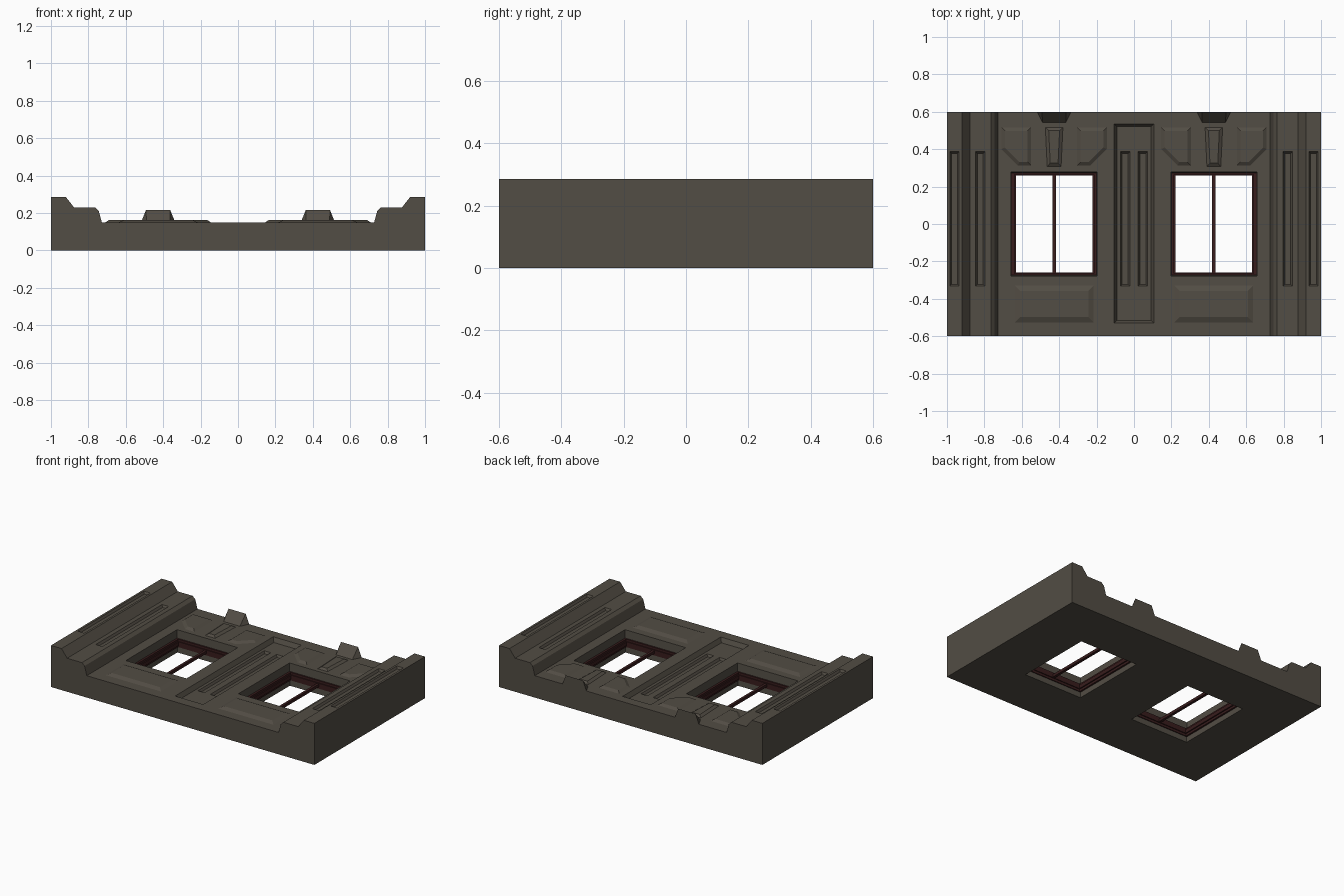
import bpy, bmesh
from mathutils import Matrix, Vector

if "Cube" in bpy.data.objects:
    bpy.data.objects.remove(bpy.data.objects["Cube"])


def material(name, color):
    m = bpy.data.materials.new(name)
    m.diffuse_color = (*color, 1)
    m.use_nodes = True
    m.node_tree.nodes["Principled BSDF"].inputs["Base Color"].default_value = m.diffuse_color
    return m


STONE = material("dark_stone", (0.085, 0.074, 0.058))
WOOD = material("red_brown_wood", (0.04, 0.012, 0.012))
CX = 0.427      # window centre line
FACE = 0.15     # height of the plain wall face


def finish(name, bm, mat):
    bmesh.ops.recalc_face_normals(bm, faces=bm.faces[:])
    me = bpy.data.meshes.new(name)
    bm.to_mesh(me)
    bm.free()
    me.materials.append(mat)
    ob = bpy.data.objects.new(name, me)
    bpy.context.collection.objects.link(ob)
    return ob


def frustum(bm, outline, z, inset, height):
    """Closed block from an outline, narrowing by inset over height."""
    vs = [bm.verts.new((x, y, z)) for x, y in outline]
    f = bm.faces.new(vs)
    f.normal_update()
    if f.normal.z < 0:
        f.normal_flip()
    bmesh.ops.inset_individual(bm, faces=[f], thickness=inset, depth=height,
                               use_even_offset=True)
    bm.faces.new(vs[::-1])


def rect(x0, x1, y0, y1):
    return [(x0, y0), (x1, y0), (x1, y1), (x0, y1)]


def box(bm, x0, x1, y0, y1, z0, z1):
    m = Matrix.Translation(Vector((x0 + x1, y0 + y1, z0 + z1)) / 2)
    bmesh.ops.create_cube(bm, size=1, matrix=m @ Matrix.Diagonal((x1 - x0, y1 - y0, z1 - z0, 1)))


def cut(target, bm):
    cutter = finish("cutter", bm, STONE)
    cutter.hide_render = True
    mod = target.modifiers.new("cut", 'BOOLEAN')
    mod.operation = 'DIFFERENCE'
    mod.solver = 'EXACT'
    mod.object = cutter
    bpy.context.view_layer.objects.active = target
    bpy.ops.object.modifier_apply(modifier=mod.name)
    bpy.data.objects.remove(cutter)


# Wall slab with stepped pilasters at both ends
half = [(1, 0), (1, 0.285), (0.92, 0.285), (0.877, 0.23), (0.765, 0.23),
        (0.745, 0.212), (0.728, FACE)]
profile = half + [(-x, z) for x, z in reversed(half)]
bm = bmesh.new()
f = bm.faces.new([bm.verts.new((x, -0.6, z)) for x, z in profile])
ext = bmesh.ops.extrude_face_region(bm, geom=[f], use_keep_orig=True)
bmesh.ops.translate(bm, vec=(0, 1.2, 0),
                    verts=[v for v in ext["geom"] if isinstance(v, bmesh.types.BMVert)])
wall = finish("wall", bm, STONE)

# Window holes and centre recess
bm = bmesh.new()
for s in (-1, 1):
    frustum(bm, rect(s * CX - 0.231, s * CX + 0.231, -0.278, 0.278), 0.16, 0.011, -0.17)
frustum(bm, rect(-0.112, 0.112, -0.535, 0.54), 0.16, 0.02, -0.04)
cut(wall, bm)

# Long sunk grooves on the pilasters and centre strip
bm = bmesh.new()
for s in (-1, 1):
    for x, z in ((0.047, 0.12), (0.822, 0.23), (0.96, 0.285)):
        frustum(bm, rect(s * x - 0.028, s * x + 0.028, -0.335, 0.39), z + 0.005, 0.012, -0.02)
cut(wall, bm)

# Raised panels above and below each window
bm = bmesh.new()
for s in (-1, 1):
    c = s * CX
    frustum(bm, rect(c - 0.215, c + 0.215, -0.53, -0.325), FACE - 0.002, 0.032, 0.014)
    frustum(bm, [(c - 0.04, 0.305), (c + 0.04, 0.305), (c + 0.05, 0.52), (c - 0.05, 0.52)],
            FACE - 0.002, 0.02, 0.014)
    for t in (-1, 1):
        frustum(bm, [(c + t * x, y) for x, y in
                     ((0.12, 0.31), (0.195, 0.31), (0.285, 0.40), (0.285, 0.52), (0.12, 0.52))],
                FACE - 0.002, 0.022, 0.014)
finish("raised_panels", bm, STONE)

# Wedge-shaped keystones at the top edge
bm = bmesh.new()
for s in (-1, 1):
    c = s * CX
    v = [bm.verts.new((c + x, y, z)) for x, y, z in
         ((-0.092, 0.6, 0.148), (0.092, 0.6, 0.148), (0.065, 0.6, 0.215),
          (-0.065, 0.6, 0.215), (-0.062, 0.54, 0.148), (0.062, 0.54, 0.148))]
    for ids in ((0, 1, 2, 3), (3, 2, 5, 4), (0, 3, 4), (1, 5, 2), (0, 4, 5, 1)):
        bm.faces.new([v[i] for i in ids])
finish("keystones", bm, STONE)

# Window frames with a centre bar
for s, side in ((-1, "left"), (1, "right")):
    c = s * CX
    bm = bmesh.new()
    for t in (-1, 1):
        for w, h, z0, z1 in ((0.212, 0.264, 0.04, 0.095), (0.204, 0.258, 0.055, 0.08)):
            box(bm, *sorted((c + t * w, c + t * 0.232)), -0.28, 0.28, z0, z1)
            box(bm, c - w, c + w, *sorted((t * h, t * 0.28)), z0, z1)
    box(bm, c - 0.009, c + 0.009, -0.262, 0.262, 0.058, 0.077)
    finish(side + "_window_frame", bm, WOOD)
